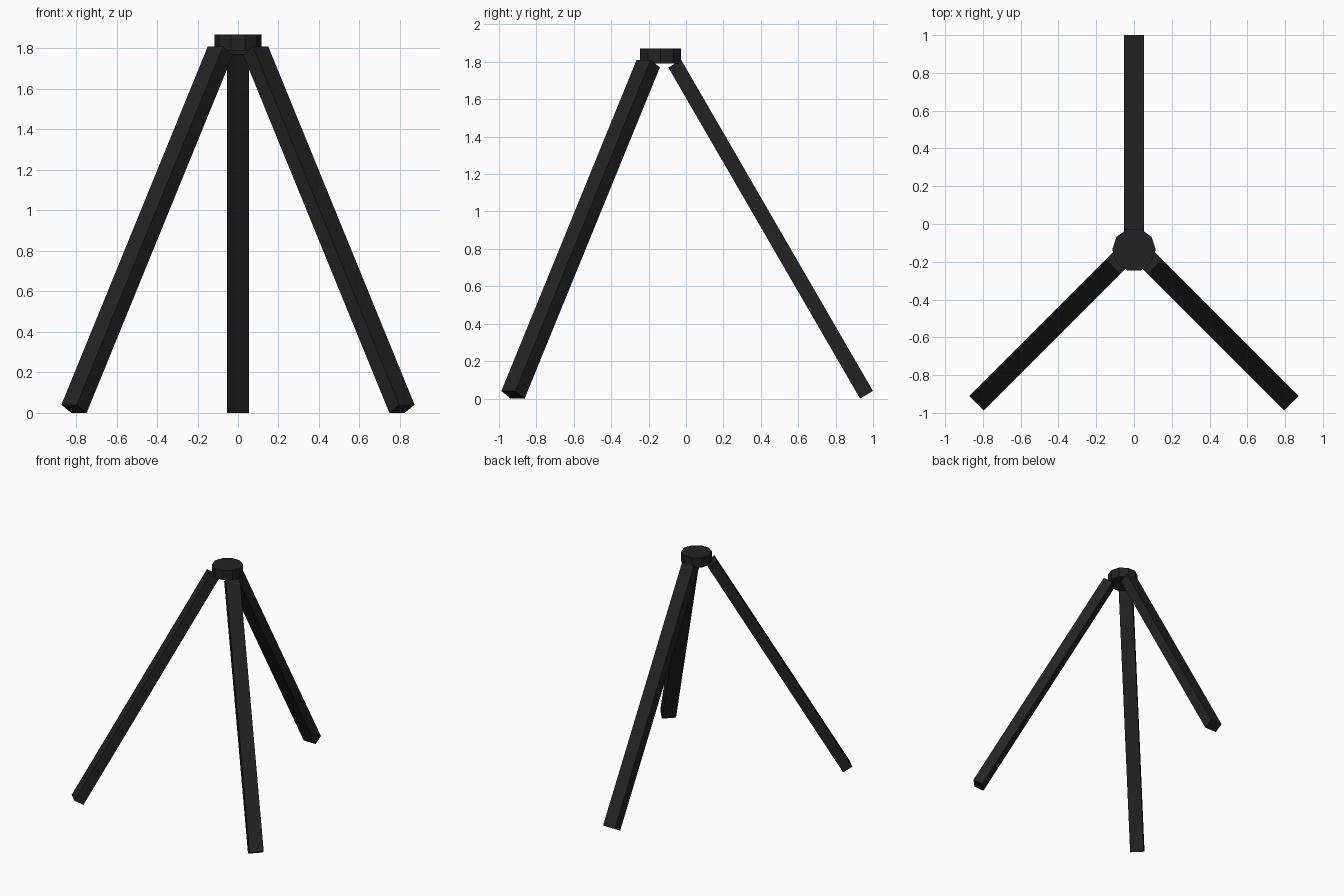
import bpy
import math
from mathutils import Matrix, Vector

if "Cube" in bpy.data.objects:
    bpy.data.objects.remove(bpy.data.objects["Cube"], do_unlink=True)

black = bpy.data.materials.new("matte_black")
black.use_nodes = True
color = (0.016, 0.016, 0.016, 1)
black.diffuse_color = color
black.node_tree.nodes["Principled BSDF"].inputs["Base Color"].default_value = color


def leg(name, azimuth, foot, top):
    """Rectangular bar from foot to top, its wide side square to the azimuth."""
    foot, top = Vector(foot), Vector(top)
    along = (top - foot).normalized()
    across = Vector((-math.sin(azimuth), math.cos(azimuth), 0))
    depth = across.cross(along)
    bpy.ops.mesh.primitive_cube_add(size=1)
    bar = bpy.context.object
    bar.name = name
    frame = Matrix((across, depth, along)).transposed().to_4x4()
    size = Matrix.Diagonal((0.107, 0.08, (top - foot).length, 1))
    bar.data.transform(frame @ size)
    bar.location = (foot + top) / 2
    bar.data.materials.append(black)


# Three splayed legs
leg("back_leg", math.pi / 2, (0, 0.965, 0.02), (0, -0.06, 1.79))
for name, side in (("front_left_leg", 1), ("front_right_leg", -1)):
    leg(name, math.radians(-90 + 45 * side),
        (0.81 * side, -0.925, 0.02), (0.087 * side, -0.202, 1.79))

# Faceted hub disc
bpy.ops.mesh.primitive_cylinder_add(
    vertices=10, radius=0.115, depth=0.08, location=(0, -0.136, 1.83),
    rotation=(0, 0, math.radians(18)))
hub = bpy.context.object
hub.name = "hub"
hub.data.materials.append(black)
